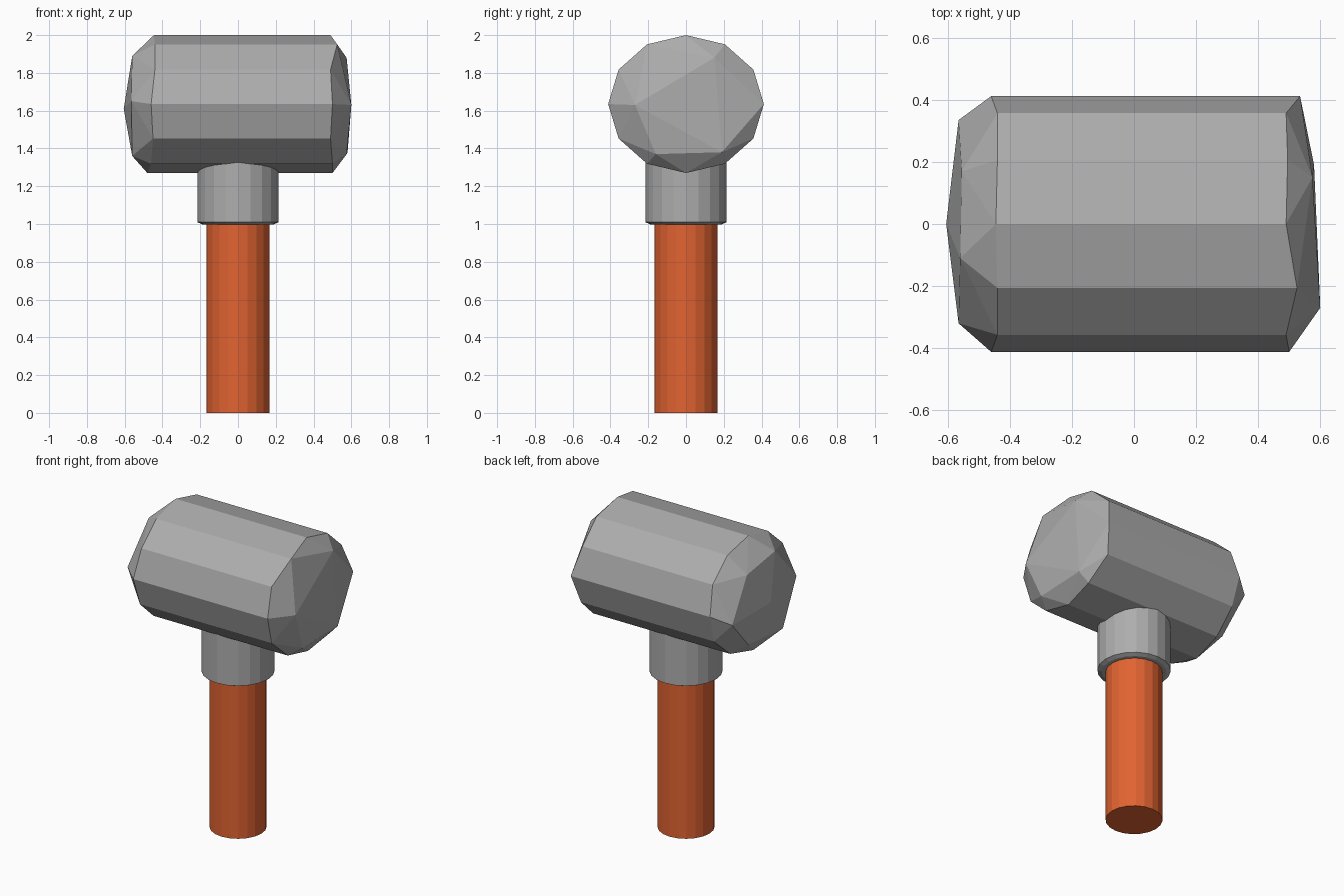
import bpy, bmesh, math

if "Cube" in bpy.data.objects:
    bpy.data.objects.remove(bpy.data.objects["Cube"])


def material(name, rgb):
    m = bpy.data.materials.new(name)
    m.diffuse_color = (*rgb, 1.0)
    m.use_nodes = True
    m.node_tree.nodes["Principled BSDF"].inputs["Base Color"].default_value = m.diffuse_color
    return m


steel = material("steel_grey", (0.42, 0.42, 0.42))
orange = material("handle_orange", (0.75, 0.125, 0.031))


def add_object(name, bm, mat):
    bmesh.ops.recalc_face_normals(bm, faces=bm.faces)
    mesh = bpy.data.meshes.new(name)
    bm.to_mesh(mesh)
    bm.free()
    mesh.materials.append(mat)
    obj = bpy.data.objects.new(name, mesh)
    bpy.context.collection.objects.link(obj)
    return obj


def lathe(name, profile, sides, mat):
    """Closed flat-faced solid from (radius, z) rings."""
    bm = bmesh.new()
    rings = []
    for r, z in profile:
        rings.append([bm.verts.new((r * math.cos(2 * math.pi * i / sides),
                                    r * math.sin(2 * math.pi * i / sides), z))
                      for i in range(sides)])
    for a, b in zip(rings, rings[1:]):
        for i in range(sides):
            j = (i + 1) % sides
            bm.faces.new((a[i], a[j], b[j], b[i]))
    bm.faces.new(rings[0])
    bm.faces.new(rings[-1])
    return add_object(name, bm, mat)


# Handle and the collar that joins it to the head
lathe("handle", [(0.167, 0.0), (0.167, 1.1)], 20, orange)
lathe("collar", [(0.19, 0.998), (0.215, 1.01), (0.215, 1.42)], 20, steel)

# Head: twelve-sided bar whose ends are unevenly chipped.
# Rim x positions run from the top round through +y.
CENTRE_Z, RY, RZ = 1.635, 0.412, 0.365
right_rim = [0.49, 0.495, 0.49, 0.535, 0.50, 0.52,
             0.50, 0.50, 0.49, 0.50, 0.49, 0.525]
left_rim = [-0.445, -0.44, -0.44, -0.46, -0.45, -0.46,
            -0.48, -0.46, -0.45, -0.46, -0.44, -0.44]
# Raised corners of the chipped striking faces
right_face = [(0.60, -0.27, 1.63), (0.575, 0.15, 1.88),
              (0.58, 0.19, 1.38), (0.575, -0.16, 1.37)]
left_face = [(-0.605, 0.0, 1.61), (-0.56, -0.11, 1.89), (-0.555, 0.17, 1.84),
             (-0.565, 0.335, 1.58), (-0.565, -0.32, 1.65),
             (-0.56, -0.19, 1.36), (-0.55, 0.15, 1.38)]

bm = bmesh.new()
for rim in (right_rim, left_rim):
    for i, x in enumerate(rim):
        a = 2 * math.pi * i / 12
        bm.verts.new((x, RY * math.sin(a), CENTRE_Z + RZ * math.cos(a)))
for p in right_face + left_face:
    bm.verts.new(p)
res = bmesh.ops.convex_hull(bm, input=bm.verts)
loose = [v for v in bm.verts if not v.link_faces]
bmesh.ops.delete(bm, geom=loose, context='VERTS')
# Merge coplanar triangles into clean long facets
bmesh.ops.dissolve_limit(bm, angle_limit=math.radians(1.0),
                         verts=bm.verts, edges=bm.edges)
add_object("hammer_head", bm, steel)
